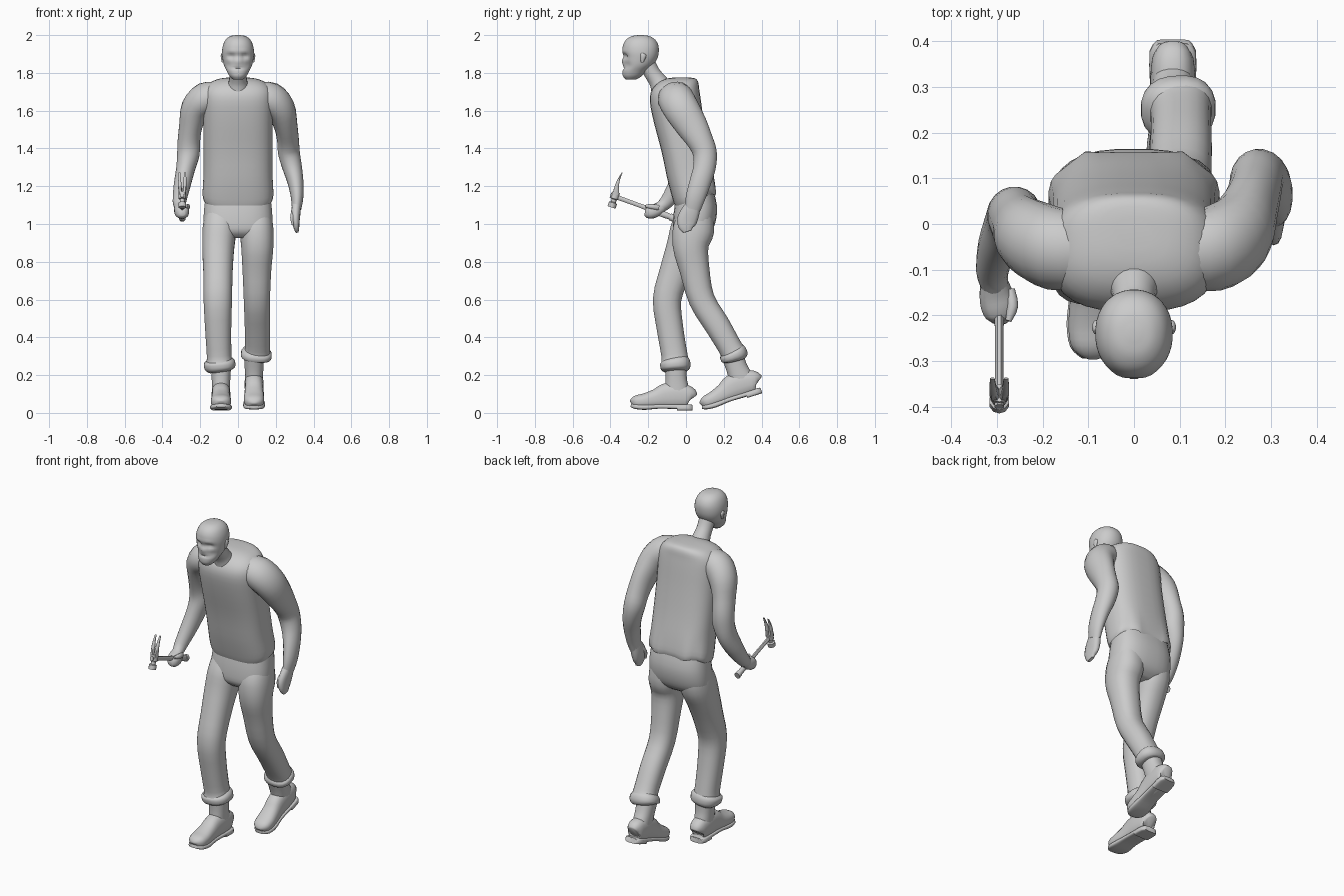
import bpy, bmesh, math
from mathutils import Vector, Matrix

X = Vector((1, 0, 0))


def catmull(a, b, c, d, t):
    return [0.5 * (2 * q + (r - p) * t + (2 * p - 5 * q + 4 * r - s) * t * t
                   + (3 * q - p - 3 * r + s) * t ** 3) for p, q, r, s in zip(a, b, c, d)]


def loft(name, secs, e=2.0, n=20, sub=3, flat=False, M=None, warp=None, cap0=True, sharp=50):
    """Skin through sections (x, y, z, half width, half depth)."""
    rows = []
    last = len(secs) - 1
    for i in range(last):
        for k in range(sub):
            rows.append(catmull(secs[max(i - 1, 0)], secs[i], secs[i + 1],
                                secs[min(i + 2, last)], k / sub))
    rows.append(list(secs[-1]))
    bm = bmesh.new()
    rings = []
    for i, r in enumerate(rows):
        c = Vector(r[:3])
        t = Vector(rows[min(i + 1, len(rows) - 1)][:3]) - Vector(rows[max(i - 1, 0)][:3])
        t = Vector((0, 0, 1)) if flat else t.normalized()
        side = (X - t * X.dot(t)).normalized()
        up = t.cross(side)
        ring = []
        for j in range(n):
            a = 2 * math.pi * (j + 0.5) / n
            ca, sa = math.cos(a), math.sin(a)
            p = c + side * r[3] * math.copysign(abs(ca) ** (2 / e), ca) \
                  + up * r[4] * math.copysign(abs(sa) ** (2 / e), sa)
            if warp:
                p = warp(p)
            ring.append(bm.verts.new(M @ p if M else p))
        rings.append(ring)
    for a, b in zip(rings, rings[1:]):
        for j in range(n):
            bm.faces.new((a[j], a[(j + 1) % n], b[(j + 1) % n], b[j]))
    if cap0:
        bm.faces.new(rings[0])
    bm.faces.new(rings[-1])
    bmesh.ops.recalc_face_normals(bm, faces=bm.faces)
    me = bpy.data.meshes.new(name)
    bm.to_mesh(me)
    bm.free()
    me.shade_smooth()
    me.set_sharp_from_angle(angle=math.radians(sharp))
    ob = bpy.data.objects.new(name, me)
    bpy.context.collection.objects.link(ob)
    return ob


# Sweater body with a loose, wavy hem that rises at the back
def hem(p):
    w = min(max((1.32 - p.z) / 0.2, 0), 1)
    p.z += w * 0.3 * (p.y - 0.05)
    if p.y > 0.06:
        p.y += w * 0.009 * math.cos(p.x * 62)
        p.z += w * 0.008 * math.cos(p.x * 45)
    return p


loft("sweater_body", [
    (0, .05, 1.125, .18, .108), (0, .045, 1.16, .188, .116), (0, .02, 1.27, .183, .124),
    (0, -.008, 1.4, .183, .126), (0, -.038, 1.54, .184, .133), (0, -.056, 1.65, .186, .136),
    (0, -.055, 1.71, .178, .126), (0, -.04, 1.75, .145, .105), (0, -.025, 1.77, .095, .075),
    (0, -.02, 1.776, .04, .035)], e=2.7, n=32, flat=True, warp=hem, cap0=False)

# Neck
loft("neck", [(0, -.11, 1.68, .075, .075), (0, -.145, 1.75, .05, .05),
              (0, -.18, 1.8, .044, .043), (0, -.21, 1.86, .046, .045)])


# Head, with eye hollows, nose, brow and mouth pushed into the front
def face(p):
    if p.y < -0.27:
        def bump(x, z, sx, sz):
            return math.exp(-((abs(p.x) - x) / sx) ** 2 - ((p.z - z) / sz) ** 2)
        p.y += 0.017 * bump(.034, 1.888, .02, .014) + 0.008 * bump(0, 1.825, .03, .006)
        p.y -= 0.014 * bump(0, 1.862, .012, .018) + 0.004 * bump(.03, 1.915, .025, .01)
        p.y += 0.008 * bump(.05, 1.84, .02, .02)
    return p


loft("head", [
    (0, -.24, 2.0, .012, .012), (0, -.24, 1.994, .042, .048), (0, -.24, 1.975, .066, .078),
    (0, -.24, 1.945, .08, .094), (0, -.24, 1.91, .085, .096), (0, -.242, 1.875, .082, .09),
    (0, -.253, 1.84, .074, .079), (0, -.272, 1.81, .06, .064), (0, -.284, 1.783, .045, .05),
    (0, -.292, 1.765, .026, .028)], n=36, sub=4, e=2.15, flat=True, warp=face)
for s in (-1, 1):
    loft("ear", [(s * .08, -.232, 1.905, .006, .008), (s * .083, -.226, 1.89, .009, .016),
                 (s * .08, -.232, 1.855, .006, .007)], n=10, flat=True)

# Arm swung back
loft("rear_arm", [
    (.1, -.06, 1.68, .07, .08), (.17, -.055, 1.665, .085, .095), (.225, -.025, 1.61, .078, .095),
    (.253, .03, 1.52, .062, .085), (.265, .075, 1.44, .058, .07), (.27, .1, 1.375, .058, .064),
    (.287, .098, 1.3, .052, .06), (.305, .075, 1.22, .042, .057), (.313, .05, 1.14, .033, .052),
    (.31, .035, 1.08, .025, .043)])
loft("open_hand", [
    (.31, .04, 1.1, .024, .04), (.306, .022, 1.06, .025, .05), (.305, .006, 1.02, .022, .053),
    (.309, .002, .985, .016, .042), (.312, .008, .96, .009, .022)], n=14, e=2.4)
loft("open_hand_thumb", [(.295, .005, 1.07, .012, .014), (.288, -.022, 1.035, .012, .014),
                         (.29, -.03, .995, .006, .007)], n=10)

# Arm carrying the tool
loft("front_arm", [
    (-.1, -.06, 1.68, .07, .08), (-.17, -.055, 1.665, .085, .092), (-.225, -.03, 1.61, .078, .085),
    (-.25, -.005, 1.52, .062, .072), (-.26, .015, 1.44, .06, .066), (-.263, .018, 1.37, .06, .062),
    (-.278, .0, 1.29, .05, .062), (-.297, -.045, 1.2, .044, .052), (-.31, -.1, 1.12, .036, .038),
    (-.305, -.135, 1.09, .03, .03)])
loft("fist", [(-.307, -.12, 1.1, .026, .028), (-.303, -.15, 1.078, .036, .034),
              (-.297, -.18, 1.065, .038, .036), (-.295, -.205, 1.06, .03, .03),
              (-.295, -.218, 1.06, .014, .016)], n=14, e=2.5)
loft("fist_thumb", [(-.272, -.145, 1.085, .012, .014), (-.266, -.18, 1.092, .013, .014),
                    (-.275, -.212, 1.095, .007, .008)], n=10)

# Hammer: handle, grip end, striking face and split claw
hx = -.295
loft("hammer_handle", [(hx, -.07, 1.033, .013, .015), (hx, -.13, 1.055, .015, .018),
                       (hx, -.24, 1.096, .01, .012), (hx, -.4, 1.154, .011, .014)], n=8)
loft("hammer_grip_end", [(hx, -.065, 1.031, .018, .021), (hx, -.085, 1.038, .017, .02)], n=8, sub=1)
loft("hammer_face", [(hx, -.394, 1.088, .022, .022), (hx, -.386, 1.112, .022, .022),
                     (hx, -.385, 1.116, .014, .014), (hx, -.38, 1.13, .014, .014),
                     (hx, -.379, 1.134, .02, .022), (hx, -.37, 1.168, .02, .02)], n=10, sub=1)
for s in (-1, 1):
    loft("hammer_claw", [(hx + s * .009, -.372, 1.155, .011, .018),
                         (hx + s * .012, -.368, 1.19, .01, .013),
                         (hx + s * .014, -.357, 1.232, .008, .007),
                         (hx + s * .015, -.338, 1.272, .005, .002)], n=8, e=3)

# Trousers: seat and two legs
loft("trouser_seat", [(0, .05, 1.2, .165, .09), (0, .052, 1.1, .178, .112),
                      (0, .045, 1.02, .183, .114), (0, .035, .96, .175, .1),
                      (0, .03, .925, .12, .06)], e=2.6, n=28, flat=True)
loft("rear_leg", [
    (.09, .055, 1.06, .085, .09), (.098, .04, .97, .09, .11), (.102, .025, .88, .086, .096),
    (.1, .045, .76, .077, .08), (.1, .083, .6, .07, .07), (.103, .165, .465, .068, .068),
    (.103, .232, .35, .066, .064), (.1, .25, .318, .072, .068)], e=2.3)
loft("front_leg", [
    (-.09, .05, 1.06, .085, .09), (-.098, .025, .97, .09, .108), (-.105, -.012, .87, .085, .095),
    (-.106, -.06, .74, .078, .083), (-.107, -.1, .6, .076, .076), (-.105, -.085, .45, .07, .071),
    (-.1, -.062, .31, .066, .07), (-.098, -.058, .27, .07, .074)], e=2.3)
loft("rear_cuff", [(.1, .238, .335, .062, .06), (.098, .246, .32, .08, .073),
                   (.096, .258, .295, .08, .073), (.094, .262, .282, .058, .056)], e=2.4)
loft("front_cuff", [(-.1, -.061, .285, .064, .066), (-.098, -.058, .268, .083, .08),
                    (-.096, -.055, .235, .08, .078), (-.094, -.054, .218, .056, .058)], e=2.4)

# Boots: flat on the front leg, heel lifted on the rear leg
boots = {"front": Matrix.Translation((-.09, -.128, .014)),
         "rear": Matrix.Translation((.085, .248, .056)) @ Matrix.Rotation(math.radians(18), 4, 'X')}
for key, M in boots.items():
    loft(key + "_boot", [
        (0, .158, .06, .03, .036), (0, .145, .068, .045, .058), (0, .08, .078, .05, .072),
        (0, .02, .074, .049, .068), (0, -.03, .06, .05, .053), (0, -.09, .048, .054, .042),
        (0, -.135, .044, .049, .035), (0, -.158, .04, .03, .022), (0, -.163, .038, .01, .01)],
        e=2.5, M=M)
    loft(key + "_boot_shaft", [(0, .085, .06, .047, .068), (0, .08, .12, .048, .063),
                               (0, .076, .17, .05, .057), (0, .074, .235, .054, .058)],
         flat=True, e=2.3, M=M)
    loft(key + "_boot_sole", [
        (0, .162, .017, .032, .012), (0, .14, .017, .05, .014), (0, .06, .019, .05, .012),
        (0, -.02, .02, .051, .012), (0, -.09, .016, .058, .014), (0, -.14, .02, .05, .013),
        (0, -.164, .026, .026, .009)], e=4, M=M)
    loft(key + "_boot_heel", [(0, .163, .012, .036, .014), (0, .14, .012, .051, .014),
                              (0, .08, .012, .051, .014)], e=5, sub=2, M=M)
